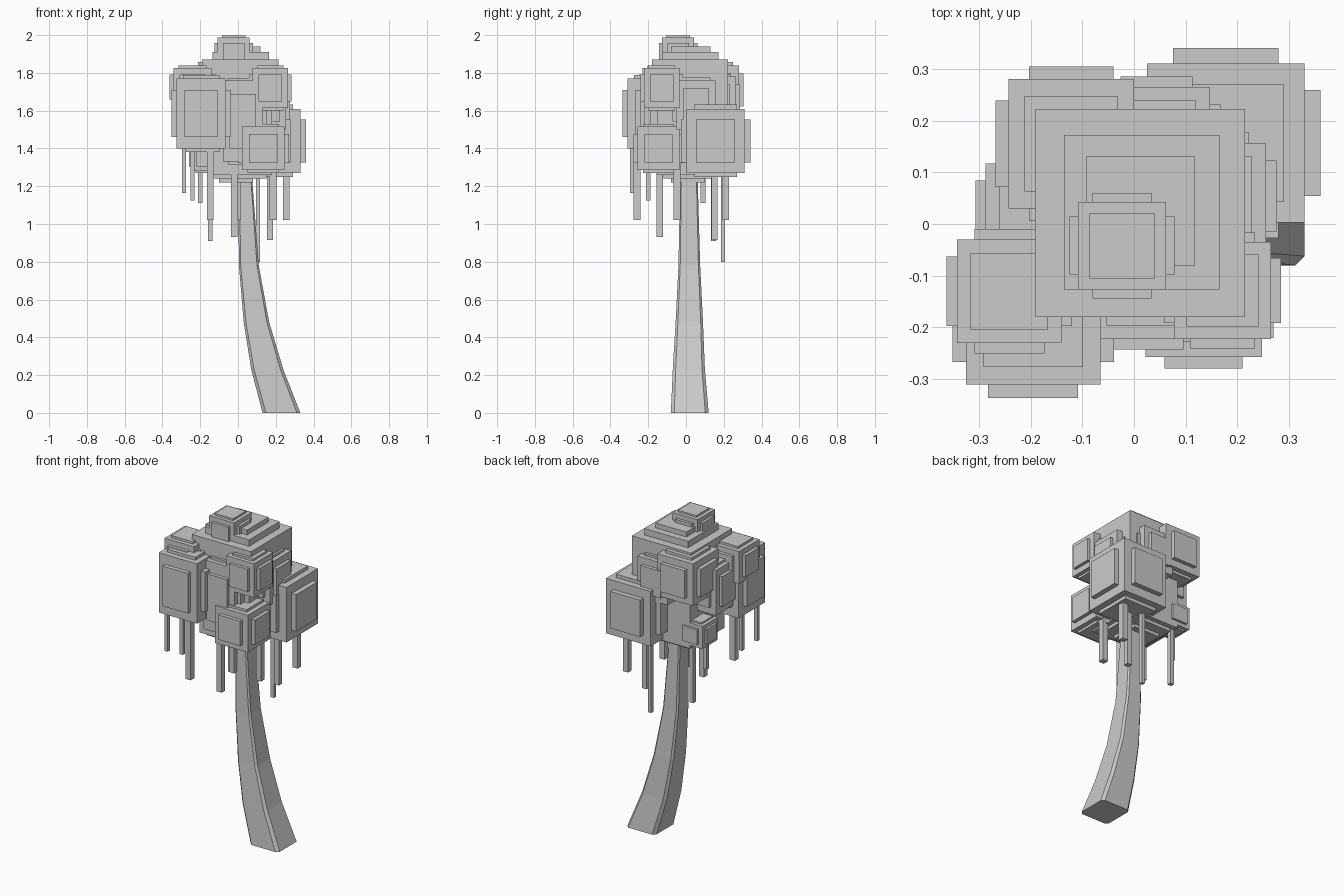
import bpy
import bmesh
from mathutils import Matrix, Vector

old = bpy.data.objects.get("Cube")
if old:
    bpy.data.objects.remove(old, do_unlink=True)

grey = bpy.data.materials.new("plain_grey")
grey.use_nodes = True
colour = (0.6, 0.6, 0.6, 1)
grey.diffuse_color = colour
grey.node_tree.nodes["Principled BSDF"].inputs["Base Color"].default_value = colour


def add_box(bm, lo, hi):
    lo, hi = Vector(lo), Vector(hi)
    place = Matrix.Translation((lo + hi) / 2) @ Matrix.Diagonal((hi - lo).to_4d())
    bmesh.ops.create_cube(bm, size=1, matrix=place)


def finish(name, bm):
    mesh = bpy.data.meshes.new(name)
    bmesh.ops.recalc_face_normals(bm, faces=bm.faces)
    bm.to_mesh(mesh)
    bm.free()
    mesh.materials.append(grey)
    ob = bpy.data.objects.new(name, mesh)
    bpy.context.collection.objects.link(ob)
    return ob


def box(name, lo, hi):
    bm = bmesh.new()
    add_box(bm, lo, hi)
    return finish(name, bm)


def leaf_block(name, lo, hi):
    """A box with a raised, inset plate on each of its six faces."""
    lo, hi = Vector(lo), Vector(hi)
    size = hi - lo
    bm = bmesh.new()
    add_box(bm, lo, hi)
    for axis in range(3):
        inset, rise = (0.13, 0.07) if axis == 2 else (0.165, 0.1)
        shrink = size * inset
        shrink[axis] = -min(size) * rise
        add_box(bm, lo + shrink, hi - shrink)
    return finish(name, bm)


# Leaning trunk: chamfered square sections, low corner then high corner
sections = [
    (0.00, 0.13, 0.33, -0.08, 0.12),
    (0.23, 0.07, 0.24, -0.07, 0.10),
    (0.48, 0.03, 0.165, -0.055, 0.09),
    (0.78, 0.005, 0.11, -0.04, 0.075),
    (1.30, 0.00, 0.07, -0.03, 0.06),
]
bm = bmesh.new()
rings = []
for z, x0, x1, y0, y1 in sections:
    c = (x1 - x0) * 0.09
    outline = [(x0 + c, y0), (x1 - c, y0), (x1, y0 + c), (x1, y1 - c),
               (x1 - c, y1), (x0 + c, y1), (x0, y1 - c), (x0, y0 + c)]
    rings.append([bm.verts.new((x, y, z)) for x, y in outline])
for a, b in zip(rings, rings[1:]):
    for i in range(8):
        j = (i + 1) % 8
        bm.faces.new((a[i], a[j], b[j], b[i]))
bm.faces.new(rings[0])
bm.faces.new(rings[-1])
finish("trunk", bm)

# Stepped central mass of leaves
box("core_upper", (-0.19, -0.18, 1.62), (0.215, 0.222, 1.87))
box("core_lower", (-0.16, -0.15, 1.26), (0.18, 0.19, 1.64))
box("core_top_step", (-0.135, -0.127, 1.85), (0.165, 0.172, 1.91))
box("core_peak_step", (-0.093, -0.08, 1.90), (0.118, 0.13, 1.94))
box("core_bottom_step", (-0.13, -0.12, 1.24), (0.15, 0.16, 1.30))
box("core_base_step", (-0.10, -0.08, 1.22), (0.08, 0.10, 1.30))

# Leaf blocks clustered around the core
leaf_block("crown_block", (-0.108, -0.127, 1.82), (0.062, 0.043, 1.987))
leaf_block("front_right_large_block", (-0.325, -0.31, 1.40), (-0.065, -0.05, 1.77))
leaf_block("front_right_top_block", (-0.342, -0.23, 1.625), (-0.14, -0.03, 1.825))
leaf_block("back_left_large_block", (0.025, 0.003, 1.27), (0.33, 0.31, 1.61))
leaf_block("back_right_top_block", (-0.243, 0.03, 1.58), (0.0, 0.28, 1.84))
leaf_block("front_left_top_block", (0.077, -0.222, 1.615), (0.265, -0.035, 1.825))
leaf_block("front_left_low_block", (0.022, -0.257, 1.285), (0.247, -0.035, 1.515))
leaf_block("back_right_low_block", (-0.245, 0.04, 1.28), (-0.09, 0.19, 1.42))
leaf_block("right_middle_block", (-0.287, -0.08, 1.47), (-0.08, 0.117, 1.75))
leaf_block("back_middle_block", (-0.06, 0.06, 1.53), (0.147, 0.265, 1.78))
leaf_block("left_middle_block", (0.05, -0.05, 1.50), (0.255, 0.157, 1.76))
leaf_block("front_middle_block", (-0.08, -0.222, 1.33), (0.13, -0.02, 1.76))

# Hanging vines: x, y, lower end, half width
vines = [
    (-0.285, -0.285, 1.165, 0.011), (-0.24, -0.20, 1.125, 0.011),
    (-0.147, -0.26, 1.02, 0.018), (-0.147, 0.145, 0.91, 0.013),
    (-0.20, 0.09, 1.11, 0.013), (-0.02, -0.138, 0.93, 0.017),
    (0.0, -0.047, 1.02, 0.017), (0.185, -0.047, 1.02, 0.018),
    (0.105, 0.195, 0.80, 0.011), (0.17, 0.15, 0.915, 0.016),
    (0.255, 0.21, 1.02, 0.018),
]
for n, (x, y, end, r) in enumerate(vines, 1):
    box(f"hanging_vine_{n}", (x - r, y - r, end), (x + r, y + r, 1.42))
